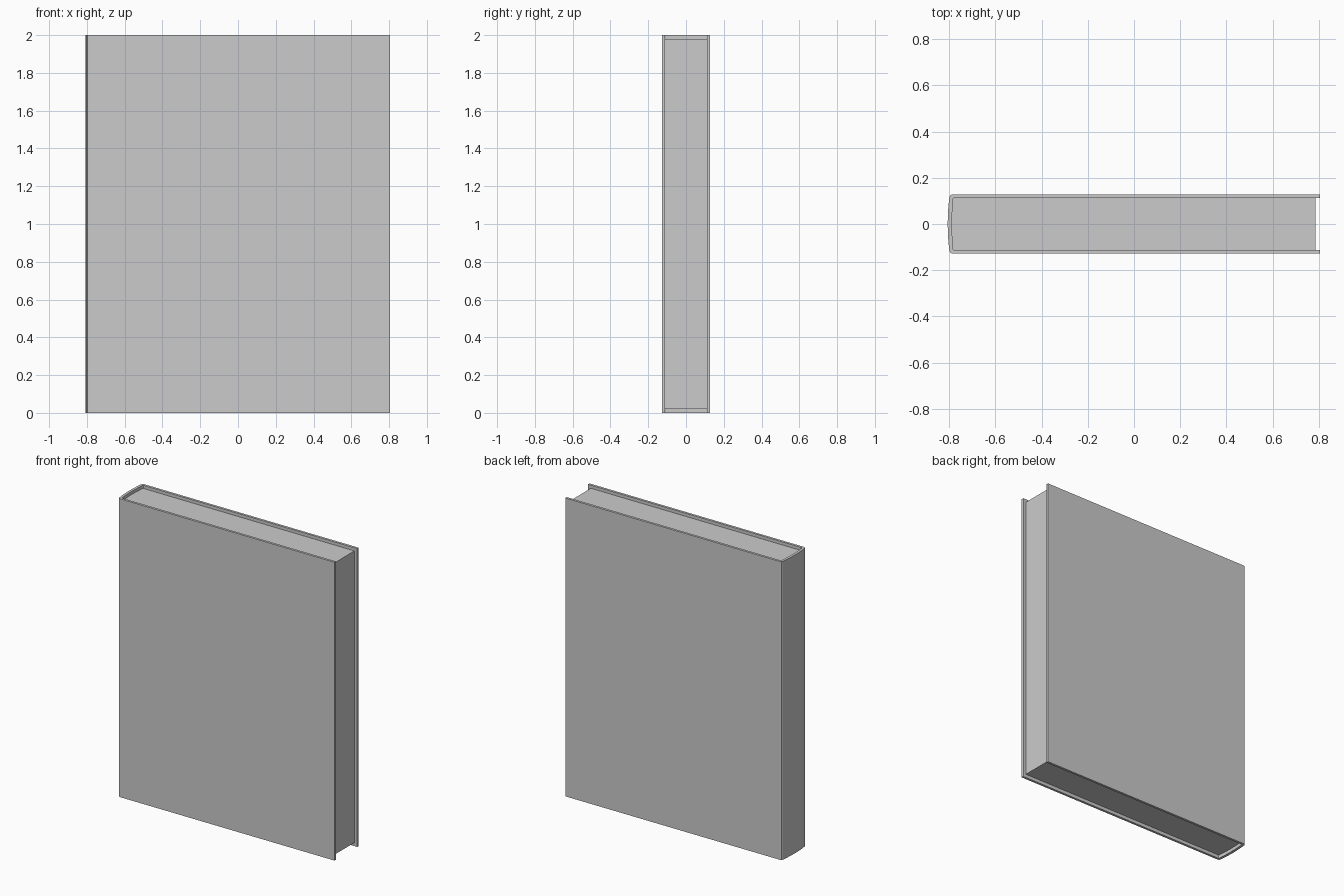
import bpy, bmesh

if "Cube" in bpy.data.objects:
    bpy.data.objects.remove(bpy.data.objects["Cube"])

def prism(name, pts, z0, z1):
    """Extrude a closed plan outline from z0 to z1."""
    bm = bmesh.new()
    face = bm.faces.new([bm.verts.new((x, y, z0)) for x, y in pts])
    ext = bmesh.ops.extrude_face_region(bm, geom=[face])
    verts = [v for v in ext["geom"] if isinstance(v, bmesh.types.BMVert)]
    bmesh.ops.translate(bm, verts=verts, vec=(0, 0, z1 - z0))
    bmesh.ops.recalc_face_normals(bm, faces=bm.faces)
    me = bpy.data.meshes.new(name)
    bm.to_mesh(me)
    bm.free()
    ob = bpy.data.objects.new(name, me)
    bpy.context.collection.objects.link(ob)
    return ob

def mirrored(half):
    """Half outline at +y, running towards the spine centre, mirrored to -y."""
    return half + [(x, -y) for x, y in reversed(half) if y > 0]

# Plan curves: gently bowed spine with rounded outer corners
outer = mirrored([(0.806, 0.128), (-0.788, 0.128), (-0.796, 0.124),
                  (-0.800, 0.114), (-0.804, 0.075), (-0.806, 0.035), (-0.807, 0)])
inner = mirrored([(0.806, 0.112), (-0.781, 0.112), (-0.784, 0.108),
                  (-0.786, 0.075), (-0.788, 0.035), (-0.789, 0)])

# Hard cover: two boards and spine in one folded shell
prism("cover", outer + inner[::-1], 0, 2)

# Page block, set back from the three open edges
pages = [(min(x, 0.785), y) for x, y in inner]
prism("pages", pages, 0.023, 1.979)
